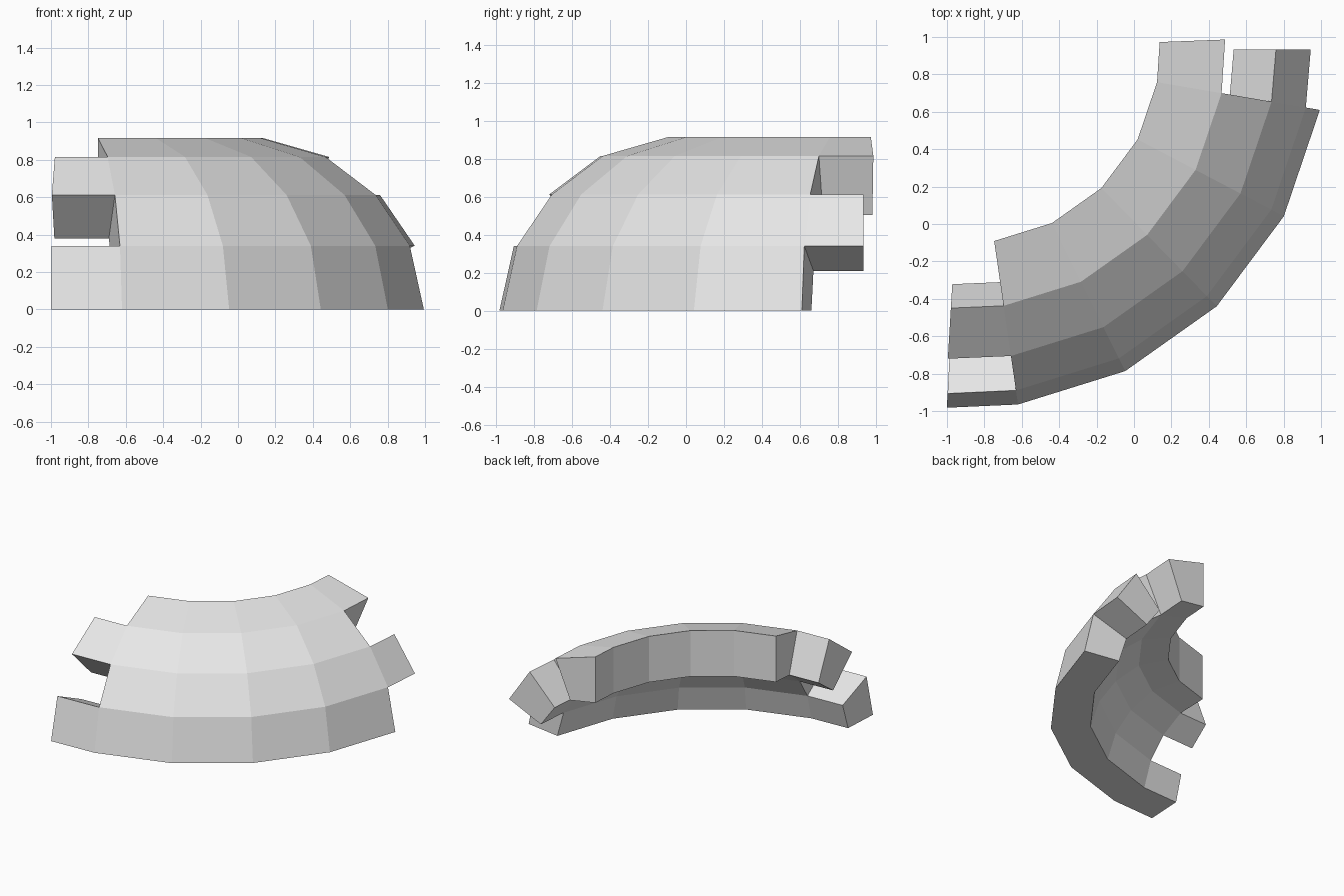
import bpy
import bmesh
from math import radians, cos, sin

cube = bpy.data.objects.get("Cube")
if cube:
    bpy.data.objects.remove(cube, do_unlink=True)

# Single stone colour
stone = bpy.data.materials.new("light_grey_stone")
stone.use_nodes = True
colour = (0.8, 0.8, 0.8, 1.0)
stone.diffuse_color = colour
stone.node_tree.nodes["Principled BSDF"].inputs["Base Color"].default_value = colour

# Dome axis and the joint lines between courses as (radius, height)
AXIS = (-0.897, 0.933)
OUTER = [(1.918, 0), (1.842, 0.34), (1.656, 0.612), (1.385, 0.815), (1.035, 0.915)]
INNER = [(1.62, 0), (1.555, 0.21), (1.43, 0.38), (1.257, 0.505), (1.035, 0.54)]

# Shared brick joints around the axis, plus the toothed ends of each course
JOINTS = [-81.7 + 18 * i for i in range(5)]
COURSES = [[-93.1] + JOINTS, JOINTS + [0.0], [-93.4] + JOINTS, JOINTS + [2.2]]

bm = bmesh.new()


def corner(angle, ring):
    a = radians(angle)
    return bm.verts.new((AXIS[0] + ring[0] * cos(a), AXIS[1] + ring[0] * sin(a), ring[1]))


def brick(a, b, level):
    """Wedge brick between two angles and two joint lines."""
    section = [OUTER[level], OUTER[level + 1], INNER[level + 1], INNER[level]]
    start = [corner(a, p) for p in section]
    end = [corner(b, p) for p in section]
    bm.faces.new(start)
    bm.faces.new(end[::-1])
    for i in range(4):
        j = (i + 1) % 4
        bm.faces.new((start[i], end[i], end[j], start[j]))


for level, angles in enumerate(COURSES):
    for a, b in zip(angles, angles[1:]):
        brick(a, b, level)

# Drop the hidden faces where bricks touch, then weld the wall into one shell
groups = {}
for face in bm.faces:
    c = face.calc_center_median()
    groups.setdefault(tuple(round(v, 3) for v in c), []).append(face)
hidden = [f for g in groups.values() if len(g) > 1 for f in g]
bmesh.ops.delete(bm, geom=hidden, context='FACES')
bmesh.ops.remove_doubles(bm, verts=bm.verts[:], dist=0.0005)
bmesh.ops.recalc_face_normals(bm, faces=bm.faces[:])

mesh = bpy.data.meshes.new("dome_wall_section")
bm.to_mesh(mesh)
bm.free()
mesh.materials.append(stone)
wall = bpy.data.objects.new("dome_wall_section", mesh)
bpy.context.collection.objects.link(wall)
